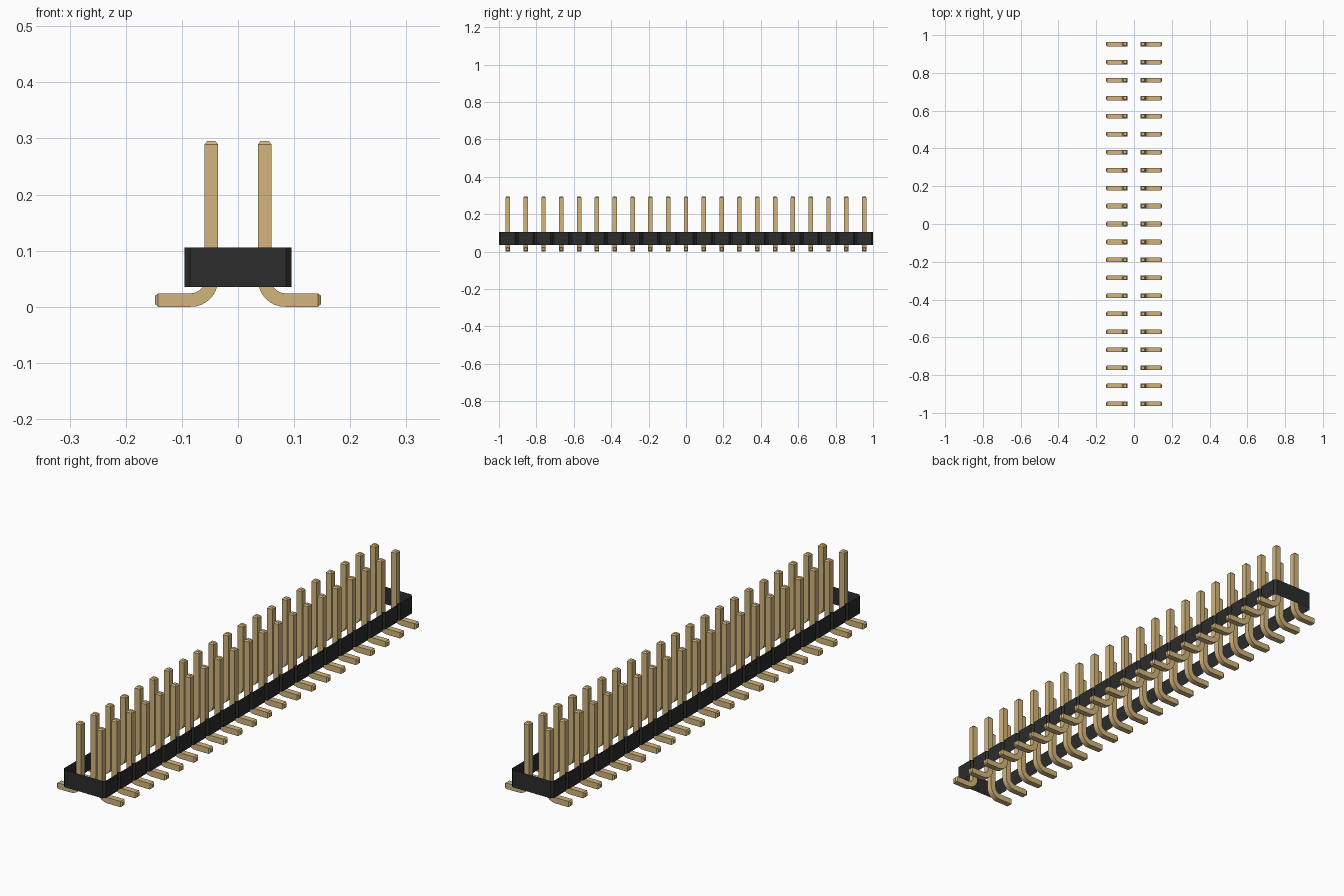
import bpy
import bmesh
from math import sin, cos, pi
from mathutils import Vector

if "Cube" in bpy.data.objects:
    bpy.data.objects.remove(bpy.data.objects["Cube"])

COUNT = 21
PITCH = 2 / COUNT
HALF_W = PITCH            # half width of the two-row housing
CHAMFER = PITCH / 10
HOUSING_Z = (0.035, 0.106)
PIN = 0.012               # half thickness of a pin
PIN_X = PITCH / 2
PIN_TOP = 0.295
FOOT_X = 0.148
BEND_R = 0.036            # centre-line bend radius
TIP = 0.0055


def make_material(name, rgb, roughness):
    mat = bpy.data.materials.new(name)
    mat.use_nodes = True
    colour = (*rgb, 1)
    mat.diffuse_color = colour
    bsdf = mat.node_tree.nodes["Principled BSDF"]
    bsdf.inputs["Base Color"].default_value = colour
    bsdf.inputs["Roughness"].default_value = roughness
    return mat


def make_object(name, bm, mat):
    mesh = bpy.data.meshes.new(name)
    bm.to_mesh(mesh)
    bm.free()
    mesh.materials.append(mat)
    obj = bpy.data.objects.new(name, mesh)
    bpy.context.collection.objects.link(obj)
    return obj


def bridge(bm, low, high):
    n = len(low)
    for i in range(n):
        j = (i + 1) % n
        bm.faces.new((low[i], low[j], high[j], high[i]))


def housing(mat):
    # Open, notched wall: one chamfered cell per pair of pins
    side = []
    for k in range(COUNT):
        y0 = -1 + k * PITCH
        y1 = y0 + PITCH
        side += [(HALF_W - CHAMFER, y0), (HALF_W, y0 + CHAMFER),
                 (HALF_W, y1 - CHAMFER)]
    side.append((HALF_W - CHAMFER, 1))
    outline = side + [(-x, -y) for x, y in side]
    bm = bmesh.new()
    low, high = [[bm.verts.new((x, y, z)) for x, y in outline]
                 for z in HOUSING_Z]
    bridge(bm, low, high)
    return make_object("housing_wall", bm, mat)


def pin_stations():
    # Centre line as (x, z, angle of the cross-section, scale)
    small = 1 - TIP / PIN * 0.85
    cx, cz = PIN_X + BEND_R, PIN + BEND_R
    path = [(PIN_X, PIN_TOP, 0, small), (PIN_X, PIN_TOP - TIP, 0, 1)]
    steps = 8
    for i in range(steps + 1):
        a = pi / 2 * i / steps
        path.append((cx - BEND_R * cos(a), cz - BEND_R * sin(a), a, 1))
    path += [(FOOT_X - TIP, PIN, pi / 2, 1), (FOOT_X, PIN, pi / 2, small)]
    return path


def pin_row(name, side, mat):
    bm = bmesh.new()
    for k in range(COUNT):
        y = -1 + (k + 0.5) * PITCH
        rings = []
        for x, z, a, scale in pin_stations():
            h = PIN * scale
            ring = []
            for u, v in ((-h, -h), (h, -h), (h, h), (-h, h)):
                ring.append(bm.verts.new(
                    Vector((side * (x + u * cos(a)), y + v, z + u * sin(a)))))
            rings.append(ring)
        for a, b in zip(rings, rings[1:]):
            bridge(bm, a, b)
        bm.faces.new(rings[0])
        bm.faces.new(rings[-1])
    bmesh.ops.recalc_face_normals(bm, faces=bm.faces)
    return make_object(name, bm, mat)


black = make_material("black plastic", (0.025, 0.025, 0.025), 0.6)
gold = make_material("gold metal", (0.65, 0.46, 0.2), 0.5)

housing(black)
rows = [pin_row("left_pins", 1, gold), pin_row("right_pins", -1, gold)]

# Smooth the bends, keep the square edges sharp
bpy.ops.object.select_all(action='DESELECT')
for row in rows:
    row.select_set(True)
bpy.context.view_layer.objects.active = rows[0]
bpy.ops.object.shade_smooth_by_angle()
